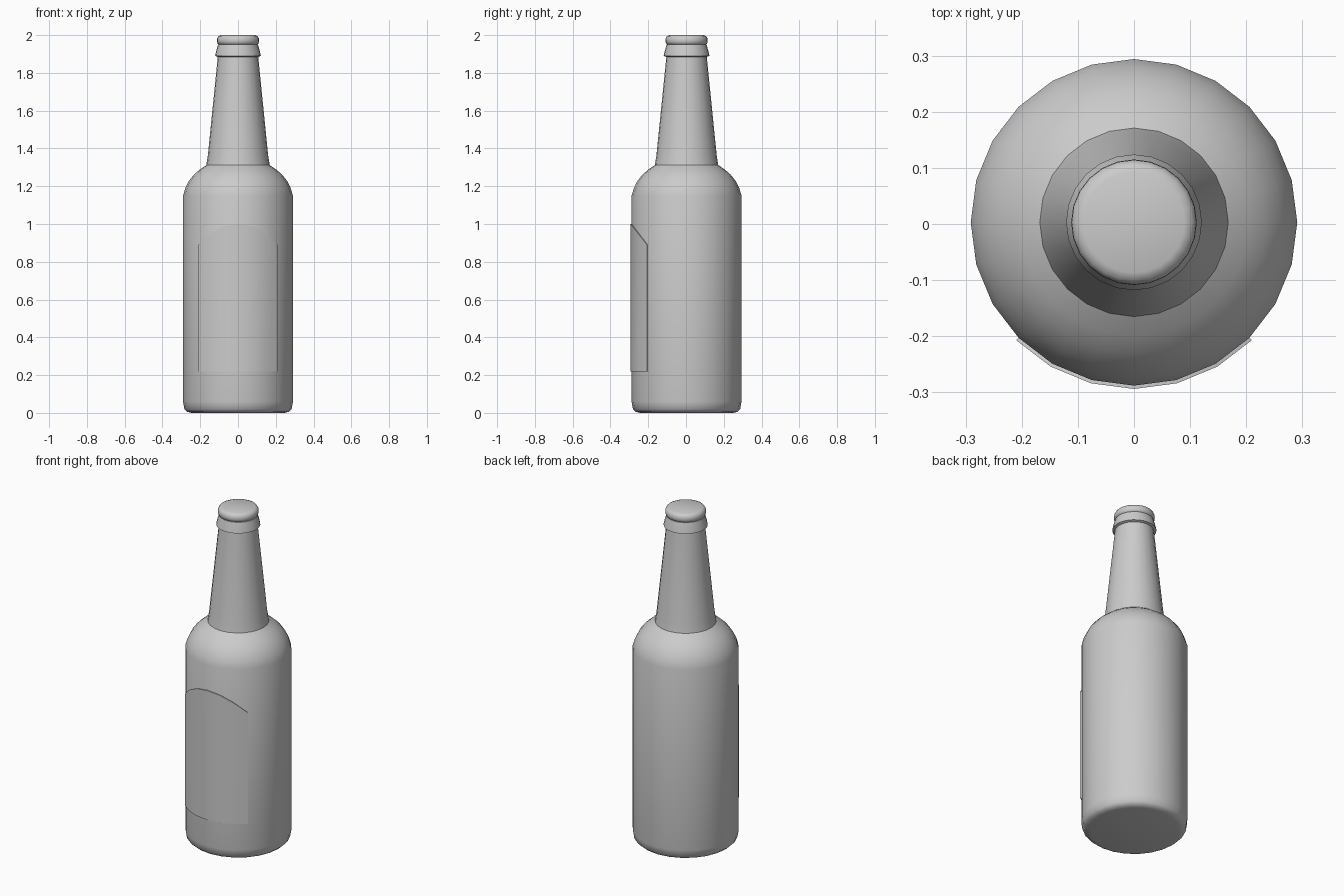
import bpy, bmesh, math

if "Cube" in bpy.data.objects:
    bpy.data.objects.remove(bpy.data.objects["Cube"])

SIDES = 24
CY = 0.003  # bottle axis, shifted slightly so bottle + label are centred


def finish(bm, name, angle):
    bmesh.ops.recalc_face_normals(bm, faces=bm.faces)
    mesh = bpy.data.meshes.new(name)
    bm.to_mesh(mesh)
    bm.free()
    obj = bpy.data.objects.new(name, mesh)
    bpy.context.collection.objects.link(obj)
    bpy.ops.object.select_all(action='DESELECT')
    obj.select_set(True)
    bpy.context.view_layer.objects.active = obj
    bpy.ops.object.shade_smooth_by_angle(angle=math.radians(angle))
    return obj


def lathe(name, profile, angle=45):
    """Revolve (radius, z) points around the bottle axis, capping both ends."""
    bm = bmesh.new()
    rings = []
    for r, z in profile:
        rings.append([bm.verts.new((r * math.sin(2 * math.pi * i / SIDES),
                                    CY - r * math.cos(2 * math.pi * i / SIDES), z))
                      for i in range(SIDES)])
    for a, b in zip(rings, rings[1:]):
        for i in range(SIDES):
            j = (i + 1) % SIDES
            bm.faces.new((a[i], a[j], b[j], b[i]))
    bm.faces.new(rings[0])
    bm.faces.new(rings[-1])
    return finish(bm, name, angle)


# Glass: rounded foot, body, shoulder, tapered neck and the flared lip ring
lathe("bottle", [
    (0.245, 0.0), (0.268, 0.005), (0.284, 0.02), (0.291, 0.06),
    (0.291, 1.15), (0.279, 1.19), (0.262, 1.225), (0.235, 1.26),
    (0.203, 1.288), (0.168, 1.312), (0.160, 1.36), (0.107, 1.885),
    (0.121, 1.89), (0.117, 1.91), (0.106, 1.95), (0.098, 1.953)])

# Crown on top of the lip
lathe("cap", [
    (0.098, 1.949), (0.107, 1.953), (0.112, 1.966), (0.111, 1.982),
    (0.104, 1.994), (0.090, 2.0)], 55)

# Label: thin curved sheet with an arched top, wrapped on the front
bm = bmesh.new()
tops = [0.89, 0.95, 0.988, 1.0, 0.988, 0.95, 0.89]
columns = []
for k, top in enumerate(tops):
    a = math.radians(15 * (k - 3))
    columns.append([bm.verts.new((r * math.sin(a), CY - r * math.cos(a), z))
                    for r, z in ((0.288, 0.22), (0.297, 0.22), (0.297, top), (0.288, top))])
for a, b in zip(columns, columns[1:]):
    for i in range(4):
        j = (i + 1) % 4
        bm.faces.new((a[i], a[j], b[j], b[i]))
bm.faces.new(columns[0])
bm.faces.new(columns[-1])
finish(bm, "label", 40)
